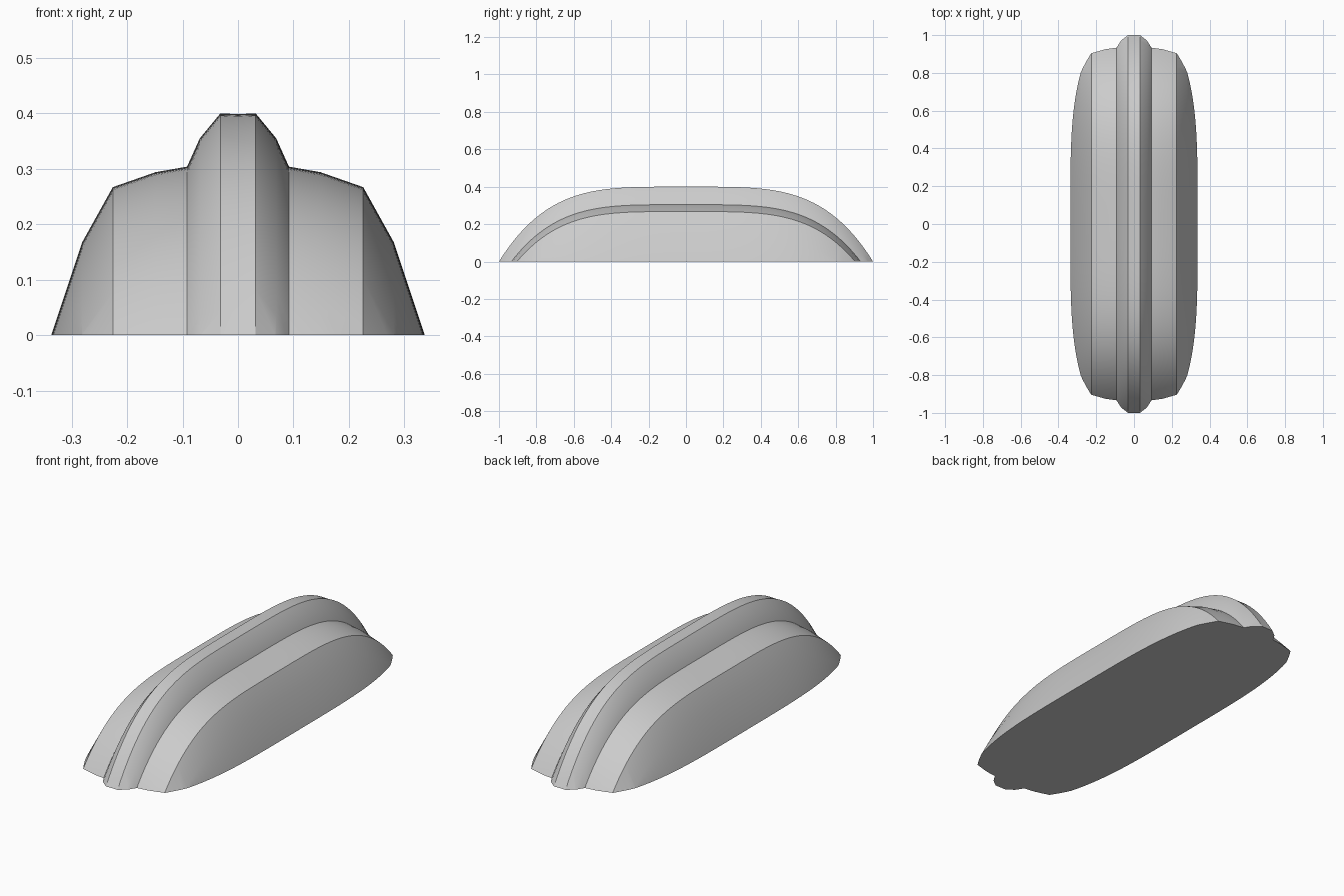
import bpy, bmesh, math

default = bpy.data.objects.get("Cube")
if default:
    bpy.data.objects.remove(default, do_unlink=True)

# One plain grey material
GREY = (0.6, 0.6, 0.6, 1.0)
grey = bpy.data.materials.new("plain grey")
grey.use_nodes = True
grey.diffuse_color = GREY
grey.node_tree.nodes["Principled BSDF"].inputs["Base Color"].default_value = GREY

# Half cross-section (x, z) from the ridge out to the skirt, mirrored in x
half = [(0.032, 0.4), (0.069, 0.355), (0.092, 0.304), (0.149, 0.294),
        (0.226, 0.267), (0.281, 0.168), (0.337, 0.0), (0.37, -0.1)]
profile = [(-x, z) for x, z in reversed(half)] + [(0.0, 0.399)] + half

# Sweep the section along y, sinking it towards both ends
ROWS = 72
REACH = 1.03
bm = bmesh.new()
rows = []
for i in range(ROWS + 1):
    y = REACH * (2 * i / ROWS - 1)
    drop = 0.4 * y ** 4
    rows.append([bm.verts.new((x, y, z - drop)) for x, z in profile])
for a, b in zip(rows, rows[1:]):
    for j in range(len(profile) - 1):
        bm.faces.new((a[j], a[j + 1], b[j + 1], b[j]))

# Trim at the ground and close the flat base
geom = bm.verts[:] + bm.edges[:] + bm.faces[:]
bmesh.ops.bisect_plane(bm, geom=geom, dist=1e-6, plane_co=(0, 0, 0),
                       plane_no=(0, 0, 1), clear_inner=True)
bmesh.ops.remove_doubles(bm, verts=bm.verts[:], dist=1e-5)
rim = [e for e in bm.edges if e.is_boundary]
bmesh.ops.contextual_create(bm, geom=rim)
bmesh.ops.recalc_face_normals(bm, faces=bm.faces[:])

mesh = bpy.data.meshes.new("ridged_shell")
bm.to_mesh(mesh)
bm.free()
mesh.materials.append(grey)
shell = bpy.data.objects.new("ridged_shell", mesh)
bpy.context.collection.objects.link(shell)

# Smooth along the sweep, sharp at the ridge, valley and shoulder lines
bpy.ops.object.select_all(action="DESELECT")
shell.select_set(True)
bpy.context.view_layer.objects.active = shell
bpy.ops.object.shade_smooth_by_angle(angle=math.radians(30))
